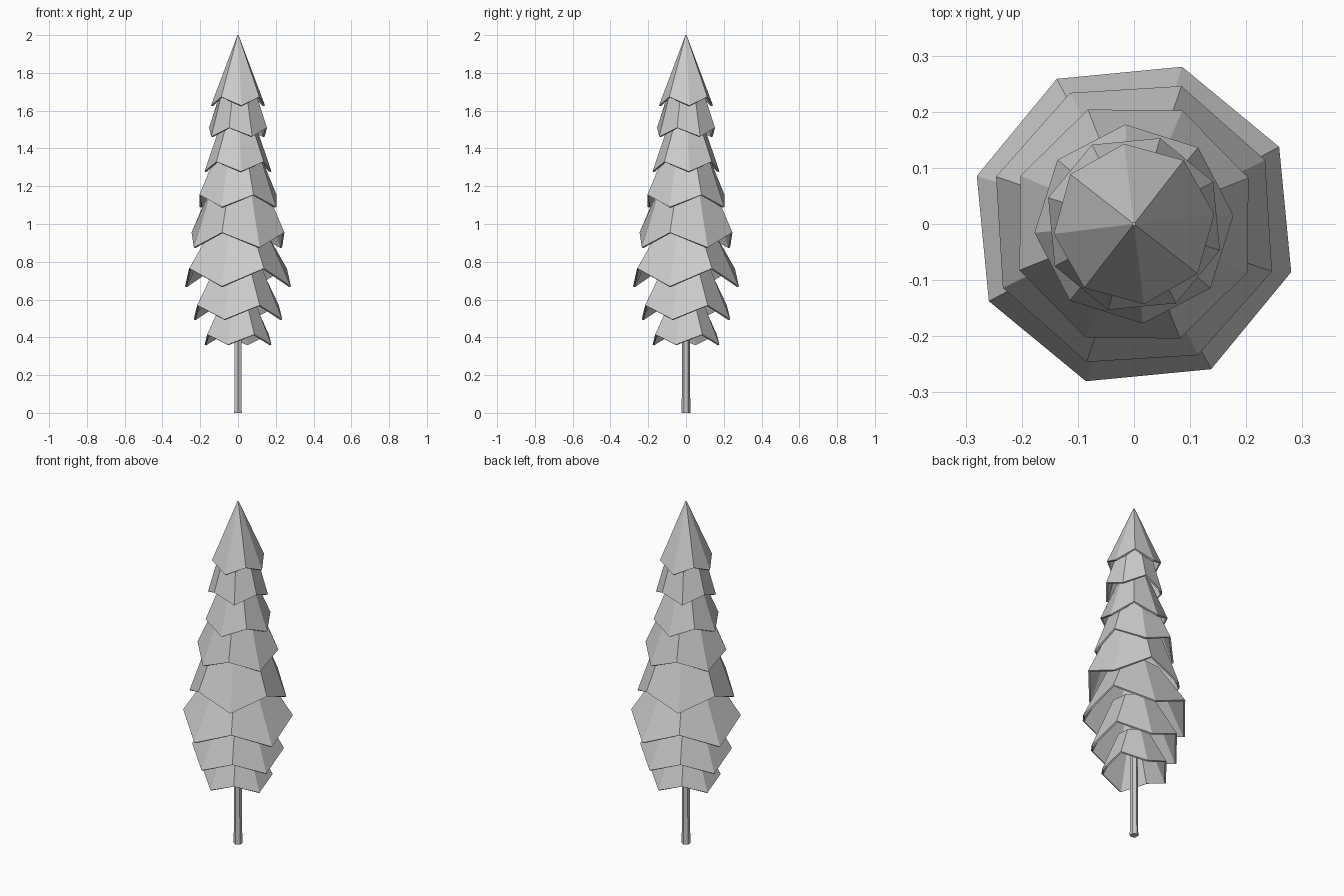
import bpy
import bmesh
from math import cos, sin, radians

cube = bpy.data.objects.get("Cube")
if cube:
    bpy.data.objects.remove(cube)

# One plain grey for the whole tree
grey = bpy.data.materials.new("plain_grey")
grey.use_nodes = True
colour = (0.6, 0.6, 0.6, 1)
grey.diffuse_color = colour
grey.node_tree.nodes["Principled BSDF"].inputs["Base Color"].default_value = colour

SIDES = 8


def make_object(name, bm):
    bmesh.ops.recalc_face_normals(bm, faces=bm.faces[:])
    mesh = bpy.data.meshes.new(name)
    bm.to_mesh(mesh)
    bm.free()
    mesh.materials.append(grey)
    obj = bpy.data.objects.new(name, mesh)
    bpy.context.collection.objects.link(obj)
    return obj


def branch_tier(name, radius, low, high, turn, top, top_radius):
    """Hollow eight-sided skirt whose rim corners alternate low and high."""
    bm = bmesh.new()
    rim, crown = [], []
    for i in range(SIDES):
        a = radians(turn + i * 360 / SIDES)
        z = high if i % 2 else low
        rim.append(bm.verts.new((radius * cos(a), radius * sin(a), z)))
        crown.append(bm.verts.new((top_radius * cos(a), top_radius * sin(a), top)))
    for i in range(SIDES):
        j = (i + 1) % SIDES
        bm.faces.new((rim[i], rim[j], crown[j], crown[i]))
    bm.faces.new(crown)
    obj = make_object(name, bm)
    shell = obj.modifiers.new("shell", "SOLIDIFY")
    shell.thickness = 0.01
    shell.offset = -1


# Branch tiers, bottom to top: radius, low rim, high rim, turn, top, top radius
tiers = [
    (0.185, 0.362, 0.415, -17, 0.60, 0.09),
    (0.245, 0.495, 0.57, -17, 0.80, 0.12),
    (0.293, 0.67, 0.765, -17, 1.00, 0.14),
    (0.26, 0.876, 0.955, 26, 1.20, 0.15),
    (0.22, 1.09, 1.155, -23, 1.38, 0.12),
    (0.178, 1.278, 1.33, 5, 1.55, 0.085),
    (0.16, 1.463, 1.51, 28, 1.72, 0.09),
    (0.144, 1.627, 1.673, 7, 2.00, 0.003),
]
for number, tier in enumerate(tiers, 1):
    branch_tier(f"branch_tier_{number}", *tier)

# Trunk, running up inside the lower tiers
bm = bmesh.new()
bmesh.ops.create_cone(bm, cap_ends=True, segments=6, radius1=0.023,
                      radius2=0.018, depth=0.75)
bmesh.ops.translate(bm, verts=bm.verts[:], vec=(0, 0, 0.375))
make_object("trunk", bm)
